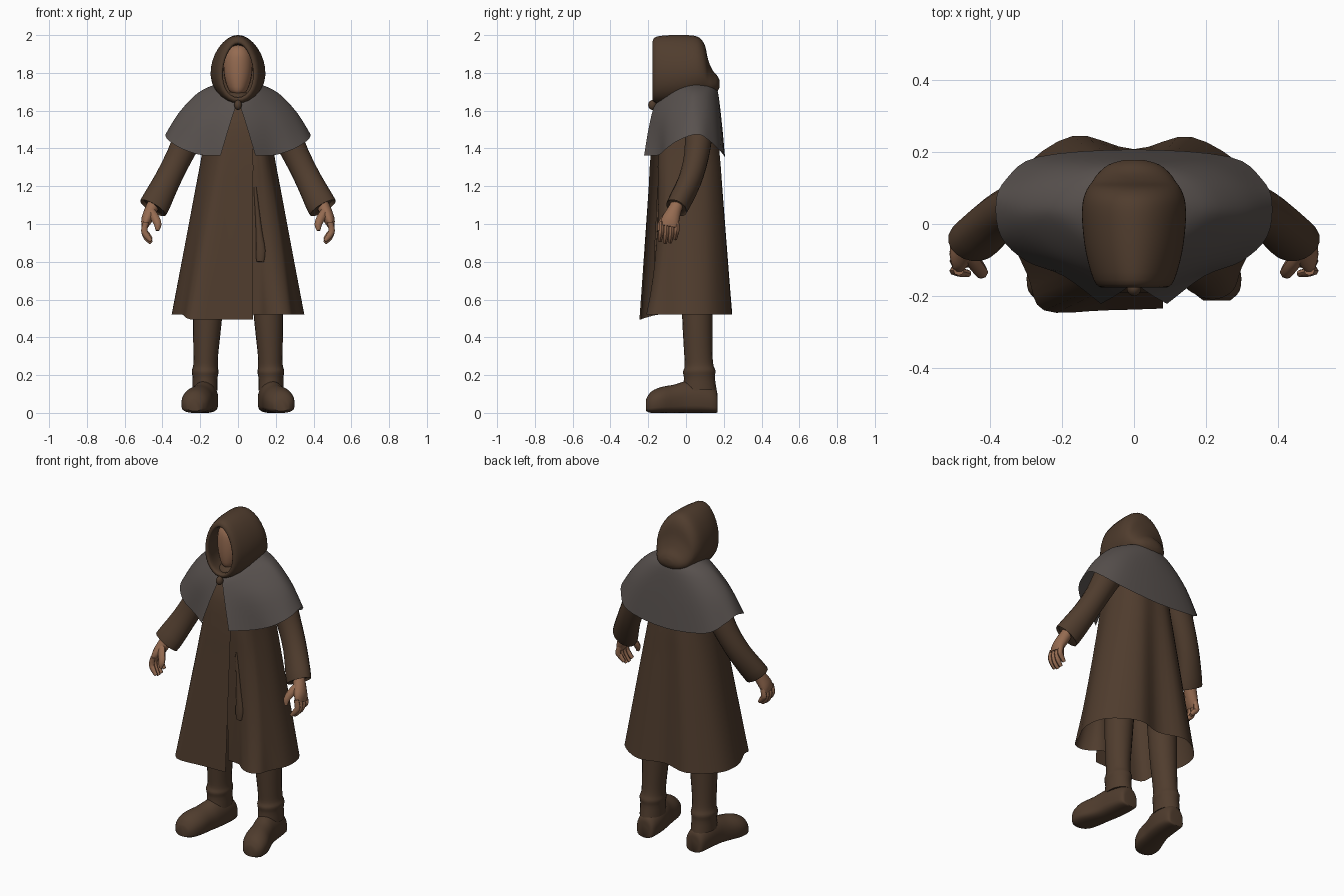
import bpy, bmesh, math
from mathutils import Vector


def material(name, rgb):
    m = bpy.data.materials.new(name)
    m.diffuse_color = (*rgb, 1)
    return m


BROWN = material("brown cloth", (0.08, 0.046, 0.027))
GREY = material("grey cloth", (0.098, 0.083, 0.077))
SKIN = material("skin", (0.30, 0.147, 0.082))


def spline(pts, sub, closed=False):
    """Smooth curve through all the points."""
    pts = [Vector(p) for p in pts]
    n = len(pts)
    out = []
    for i in range(n if closed else n - 1):
        if closed:
            a, b, c, d = (pts[(i + k) % n] for k in (-1, 0, 1, 2))
        else:
            a, b, c, d = (pts[min(max(i + k, 0), n - 1)] for k in (-1, 0, 1, 2))
        for s in range(sub):
            t = s / sub
            out.append(0.5 * (2 * b + (c - a) * t + (2 * a - 5 * b + 4 * c - d) * t * t
                              + (3 * b - a - 3 * c + d) * t ** 3))
    return out if closed else out + [pts[-1]]


def loft(name, rings, mat, closed=True, cap=True, sub_ring=1, sub_len=3):
    """Skin a surface over matching rings of points."""
    if sub_ring > 1:
        rings = [spline(r, sub_ring, closed) for r in rings]
    cols = [spline(c, sub_len) for c in zip(*rings)]
    bm = bmesh.new()
    grid = [[bm.verts.new(p) for p in c] for c in cols]
    n, m = len(grid), len(grid[0])
    for i in range(n if closed else n - 1):
        a, b = grid[i], grid[(i + 1) % n]
        for j in range(m - 1):
            bm.faces.new((a[j], b[j], b[j + 1], a[j + 1]))
    if cap:
        bm.faces.new([c[0] for c in grid])
        bm.faces.new([c[-1] for c in grid])
    bmesh.ops.recalc_face_normals(bm, faces=bm.faces)
    me = bpy.data.meshes.new(name)
    bm.to_mesh(me)
    bm.free()
    me.materials.append(mat)
    ob = bpy.data.objects.new(name, me)
    bpy.context.collection.objects.link(ob)
    return ob


def tube(name, path, mat, sides=14, side=1, sub_len=3):
    """Path of (x, y, z, rx, ry); rings stand square to the path."""
    rings = []
    for i, (x, y, z, rx, ry) in enumerate(path):
        t = Vector(path[min(i + 1, len(path) - 1)][:3]) - Vector(path[max(i - 1, 0)][:3])
        u = Vector((0, 1, 0)).cross(t).normalized()
        v = t.cross(u).normalized()
        ring = []
        for k in range(sides):
            a = math.tau * k / sides
            p = Vector((x, y, z)) + u * rx * math.cos(a) + v * ry * math.sin(a)
            ring.append((p.x * side, p.y, p.z))
        rings.append(ring)
    return loft(name, rings, mat, sub_len=sub_len)


def upright_ring(y, cx, w, z0, z1, egg=0.0, flat=1.0, sides=28):
    """Ring in the x-z plane; egg widens the bottom, flat squares it."""
    ring = []
    for k in range(sides):
        a = math.tau * k / sides
        c, s = math.cos(a), math.sin(a)
        if s < 0:
            s = -abs(s) ** flat
        ring.append((cx + w * c * (1 - egg * s), y, (z0 + z1) / 2 + s * (z1 - z0) / 2))
    return ring


def ball(name, loc, size, mat):
    bpy.ops.mesh.primitive_uv_sphere_add(segments=24, ring_count=16, location=loc)
    ob = bpy.context.object
    ob.name = name
    ob.scale = size
    ob.data.materials.append(mat)
    return ob


# Coat: one wrapped sheet, left panel overlapping the right at the front
hem = [(0.08, -0.235), (-0.08, -0.24), (-0.25, -0.24), (-0.295, -0.145), (-0.35, 0), (-0.32, 0.14),
       (-0.17, 0.245), (0, 0.208), (0.16, 0.242), (0.32, 0.14), (0.35, 0), (0.3, -0.12),
       (0.275, -0.185), (0.22, -0.21), (0.16, -0.19), (0.11, -0.15), (0.03, -0.14)]
chest = [(0.08, -0.185), (-0.02, -0.187), (-0.1, -0.175), (-0.16, -0.1), (-0.193, 0.02), (-0.165, 0.12),
         (-0.09, 0.175), (0, 0.175), (0.09, 0.175), (0.165, 0.12), (0.193, 0.02), (0.17, -0.08),
         (0.15, -0.12), (0.13, -0.138), (0.11, -0.145), (0.09, -0.148), (0.03, -0.145)]
rings = []
for t in (1, 0.88, 0.7, 0.45, 0.2, 0):
    ring = []
    for i, ((hx, hy), (cx, cy)) in enumerate(zip(hem, chest)):
        bottom = 0.495 if hy < -0.22 else 0.52
        # the right panel hangs back and only swells near the hem
        ty = t ** 2.5 if i > 11 else t
        ring.append((cx + (hx - cx) * t, cy + (hy - cy) * ty, 1.36 + (bottom - 1.36) * t))
    rings.append(ring)
for s, z in ((0.85, 1.55), (0.4, 1.68)):
    rings.append([(x * s, y * s, z) for x, y in chest])
loft("coat", rings, BROWN, closed=False, cap=False, sub_ring=4)

# Hanging sash end at the coat opening
tube("sash_end", [(0.09, -0.142, 1.2, 0.008, 0.01), (0.11, -0.148, 0.98, 0.016, 0.014),
                  (0.12, -0.155, 0.86, 0.026, 0.014), (0.118, -0.158, 0.8, 0.02, 0.01)], BROWN)

# Shoulder cape: half rows from the front opening to the back, mirrored
cape_rows = [
    [(0.092, -0.222, 1.362), (0.195, -0.145, 1.365), (0.3, -0.103, 1.40), (0.37, -0.035, 1.445),
     (0.384, 0.06, 1.475), (0.355, 0.125, 1.44), (0.265, 0.187, 1.38), (0, 0.207, 1.35)],
    [(0.045, -0.195, 1.52), (0.13, -0.15, 1.54), (0.23, -0.09, 1.56), (0.295, -0.015, 1.58),
     (0.312, 0.05, 1.59), (0.28, 0.12, 1.58), (0.185, 0.172, 1.57), (0, 0.187, 1.56)],
    [(0.01, -0.165, 1.63), (0.07, -0.13, 1.65), (0.13, -0.07, 1.68), (0.195, 0, 1.69),
     (0.215, 0.05, 1.692), (0.18, 0.11, 1.695), (0.1, 0.15, 1.705), (0, 0.165, 1.715)],
    [(0.005, -0.12, 1.66), (0.05, -0.1, 1.68), (0.09, -0.05, 1.72), (0.11, 0, 1.735),
     (0.12, 0.05, 1.74), (0.1, 0.09, 1.74), (0.06, 0.12, 1.745), (0, 0.13, 1.75)],
]
full = [r + [(-x, y, z) for x, y, z in reversed(r[:-1])] for r in cape_rows]
loft("shoulder_cape", full, GREY, closed=False, cap=False, sub_ring=4, sub_len=4)
ball("cape_knot", (0, -0.178, 1.63), (0.02, 0.022, 0.026), BROWN)

# Hood: from the dark inside, round the rim and over to the nape
hood = [(-0.03, 0.08, 1.67, 1.93), (-0.1, 0.083, 1.665, 1.95), (-0.165, 0.08, 1.67, 1.953),
        (-0.176, 0.092, 1.655, 1.97), (-0.155, 0.112, 1.64, 1.992), (-0.08, 0.133, 1.637, 2.0),
        (0, 0.143, 1.645, 2.0), (0.05, 0.143, 1.655, 1.995), (0.08, 0.137, 1.662, 1.978),
        (0.102, 0.127, 1.668, 1.94), (0.117, 0.116, 1.675, 1.87), (0.14, 0.1, 1.685, 1.815),
        (0.165, 0.07, 1.7, 1.785), (0.178, 0.028, 1.725, 1.76)]
loft("hood", [upright_ring(y, 0, w, a, b, 0.14) for y, w, a, b in hood], BROWN)

# Face and shadowed collar inside the hood
face_path = [(0, -0.06, 1.69, 0.03, 0.06), (0, -0.06, 1.71, 0.05, 0.075), (0, -0.06, 1.77, 0.07, 0.085),
             (0, -0.06, 1.84, 0.077, 0.087), (0, -0.06, 1.9, 0.07, 0.08), (0, -0.06, 1.938, 0.045, 0.055),
             (0, -0.06, 1.948, 0.015, 0.02)]
tube("face", face_path, SKIN, 24)
ball("collar", (0, -0.06, 1.662), (0.07, 0.09, 0.046), BROWN)

for s, label in ((1, "right"), (-1, "left")):
    # Sleeve with a hollow cuff
    tube("sleeve_" + label, [
        (0.15, 0.07, 1.62, 0.07, 0.07), (0.24, 0.068, 1.5, 0.08, 0.075), (0.31, 0.055, 1.36, 0.07, 0.066),
        (0.375, 0.02, 1.23, 0.07, 0.062), (0.444, -0.045, 1.095, 0.079, 0.06),
        (0.446, -0.046, 1.093, 0.066, 0.05), (0.448, -0.047, 1.09, 0.02, 0.02)],
        BROWN, 18, s)
    # Hand with curled fingers and thumb
    tube("palm_" + label, [
        (0.44, -0.04, 1.12, 0.032, 0.032), (0.462, -0.062, 1.07, 0.034, 0.038),
        (0.484, -0.083, 1.02, 0.029, 0.048), (0.495, -0.09, 0.985, 0.017, 0.046)], SKIN, 14, s)
    for i, drop in enumerate((0.01, 0, 0.003, 0.02)):
        y = -0.13 + 0.027 * i
        tube(f"finger_{i + 1}_{label}", [
            (0.487, y, 1.01, 0.015, 0.013), (0.496, y, 0.965, 0.017, 0.014),
            (0.483, y - 0.004, 0.927 + drop, 0.016, 0.013), (0.46, y - 0.008, 0.9 + drop, 0.01, 0.01)],
            SKIN, 8, s)
    tube("thumb_" + label, [
        (0.465, -0.08, 1.07, 0.024, 0.02), (0.438, -0.115, 1.03, 0.023, 0.018),
        (0.424, -0.135, 0.995, 0.019, 0.016), (0.427, -0.143, 0.965, 0.01, 0.009)], SKIN, 8, s)
    # Trouser leg running into the gathered boot top
    tube("leg_" + label, [
        (0.15, 0.06, 0.75, 0.085, 0.085), (0.162, 0.06, 0.5, 0.077, 0.08), (0.17, 0.065, 0.32, 0.066, 0.075),
        (0.172, 0.069, 0.25, 0.065, 0.076), (0.174, 0.07, 0.22, 0.071, 0.086),
        (0.174, 0.071, 0.185, 0.066, 0.082), (0.174, 0.072, 0.12, 0.066, 0.09)], BROWN, 20, s)
    # Boot from heel to toe, turned slightly outward
    boot = [(0.167, 0.168, 0.035, 0.003, 0.09), (0.155, 0.168, 0.056, 0, 0.13), (0.08, 0.172, 0.067, 0, 0.165),
            (0, 0.182, 0.068, 0, 0.168), (-0.06, 0.198, 0.071, 0, 0.15), (-0.13, 0.217, 0.079, 0, 0.137),
            (-0.185, 0.228, 0.066, 0, 0.112), (-0.213, 0.23, 0.037, 0.01, 0.07)]
    loft("boot_" + label, [upright_ring(y, c * s, w, a, b, 0.05, 0.4) for y, c, w, a, b in boot], BROWN)

# Smooth shading with crisp edges kept
bpy.ops.object.select_all(action='SELECT')
bpy.context.view_layer.objects.active = bpy.data.objects["coat"]
bpy.ops.object.shade_smooth_by_angle(angle=math.radians(45))
